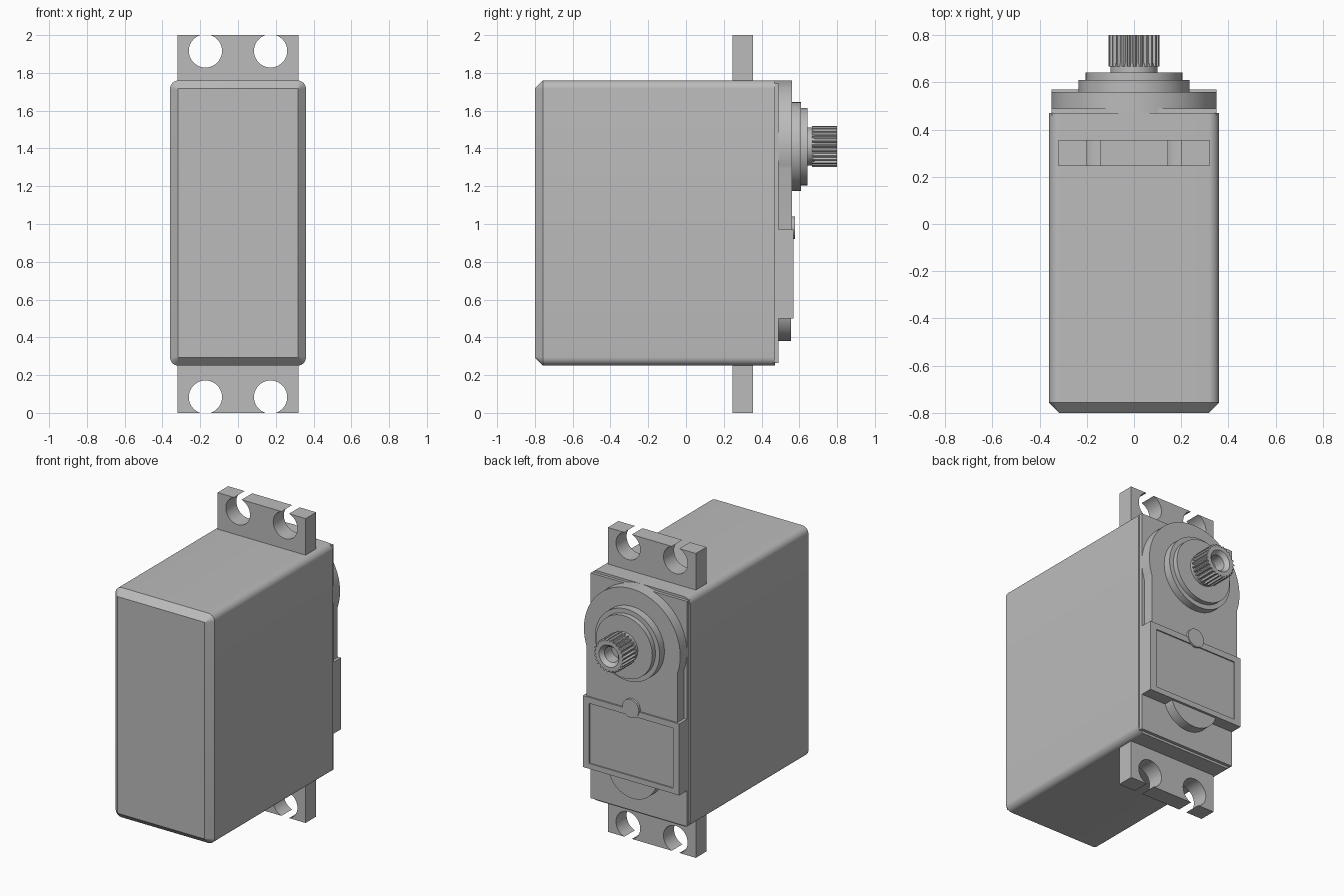
import bpy, bmesh
from math import sin, cos, pi, acos, radians, sqrt

cube = bpy.data.objects.get("Cube")
if cube:
    bpy.data.objects.remove(cube, do_unlink=True)

grey = bpy.data.materials.new("plain grey")
grey.use_nodes = True
grey.diffuse_color = (0.5, 0.5, 0.5, 1)
grey.node_tree.nodes["Principled BSDF"].inputs["Base Color"].default_value = (0.5, 0.5, 0.5, 1)

SHAFT_Z = 1.41


def loft(name, sections, smooth=True):
    """Join (y, outline) sections of equal length and cap both ends."""
    bm = bmesh.new()
    rings = [[bm.verts.new((x, y, z)) for x, z in outline] for y, outline in sections]
    n = len(rings[0])
    for a, b in zip(rings, rings[1:]):
        for i in range(n):
            j = (i + 1) % n
            bm.faces.new((a[i], a[j], b[j], b[i]))
    bm.faces.new(rings[0])
    bm.faces.new(rings[-1])
    bmesh.ops.recalc_face_normals(bm, faces=bm.faces)
    mesh = bpy.data.meshes.new(name)
    bm.to_mesh(mesh)
    bm.free()
    mesh.materials.append(grey)
    ob = bpy.data.objects.new(name, mesh)
    bpy.context.collection.objects.link(ob)
    if smooth:
        bpy.ops.object.select_all(action='DESELECT')
        ob.select_set(True)
        bpy.context.view_layer.objects.active = ob
        bpy.ops.object.shade_smooth_by_angle(angle=radians(30))
    return ob


def arc(cx, cz, r, start, end, n):
    return [(cx + r * cos(start + (end - start) * i / n),
             cz + r * sin(start + (end - start) * i / n)) for i in range(n + 1)]


def circle(r, cz=SHAFT_Z, n=64):
    return arc(0, cz, r, 0, 2 * pi, n)[:-1]


def rect(w, z0, z1):
    return [(-w, z0), (w, z0), (w, z1), (-w, z1)]


def rounded(w, z0, z1, r):
    corners = [(w - r, z1 - r), (r - w, z1 - r), (r - w, z0 + r), (w - r, z0 + r)]
    pts = []
    for k, (cx, cz) in enumerate(corners):
        pts += arc(cx, cz, r, k * pi / 2, (k + 1) * pi / 2, 8)
    return pts


# Main case with rounded long edges and a chamfered front
side = rounded(0.36, 0.25, 1.76, 0.045)
loft("case", [(-0.8, rounded(0.317, 0.293, 1.717, 0.002)), (-0.757, side), (0.47, side)])

# Stepped cover on the back
cover = rect(0.35, 0.265, 1.745)
loft("back_cover", [(0.46, cover), (0.49, cover)], False)

# Arched raised panel around the shaft
dip = acos(0.33 / 0.35)
arch = arc(0, SHAFT_Z, 0.35, -dip, pi + dip, 64) + [(-0.33, 0.52), (0.33, 0.52)]
loft("arched_panel", [(0.465, arch), (0.56, arch)])

# Framed label block with a shallow recess
outer = rect(0.35, 0.5, 0.97)
inner = rect(0.305, 0.535, 0.93)
loft("label_block", [(0.48, outer), (0.57, outer), (0.57, inner), (0.562, inner)], False)

# Round bosses, collars and output neck
for name, r, z, y0, y1 in [
        ("lower_boss", 0.18, 0.56, 0.48, 0.555),
        ("small_button", 0.06, 0.98, 0.55, 0.576),
        ("wide_collar", 0.235, SHAFT_Z, 0.55, 0.61),
        ("narrow_collar", 0.205, SHAFT_Z, 0.60, 0.643),
        ("shaft_neck", 0.1, SHAFT_Z, 0.63, 0.68)]:
    loft(name, [(y0, circle(r, z)), (y1, circle(r, z))])

# Toothed output shaft with a countersunk bore
TEETH = 25
n = TEETH * 4
star = []
for i in range(n):
    r = 0.109 if i % 4 < 2 else 0.097
    star.append((r * cos(2 * pi * i / n), SHAFT_Z + r * sin(2 * pi * i / n)))
bore = circle(0.05, n=n)
loft("toothed_shaft", [(0.667, star), (0.8, star), (0.8, circle(0.072, n=n)),
                       (0.775, bore), (0.7, bore)], False)

# Mounting flanges with open screw holes at their outer edges
HOLE, SLOT = 0.088, 0.0275
depth = sqrt(HOLE ** 2 - SLOT ** 2)
gap = acos(depth / HOLE)


def flange(name, edge, inward):
    # Outline follows the edge and dips around each hole
    pts = [(-0.32, edge + inward * 0.27), (-0.32, edge)]
    for cx in (-0.1725, 0.1725):
        for i in range(41):
            a = gap + (2 * pi - 2 * gap) * i / 40
            pts.append((cx - HOLE * sin(a), edge + inward * (depth - HOLE * cos(a))))
    pts += [(0.32, edge), (0.32, edge + inward * 0.27)]
    loft(name, [(0.245, pts), (0.355, pts)])


flange("lower_flange", 0, 1)
flange("upper_flange", 2, -1)
